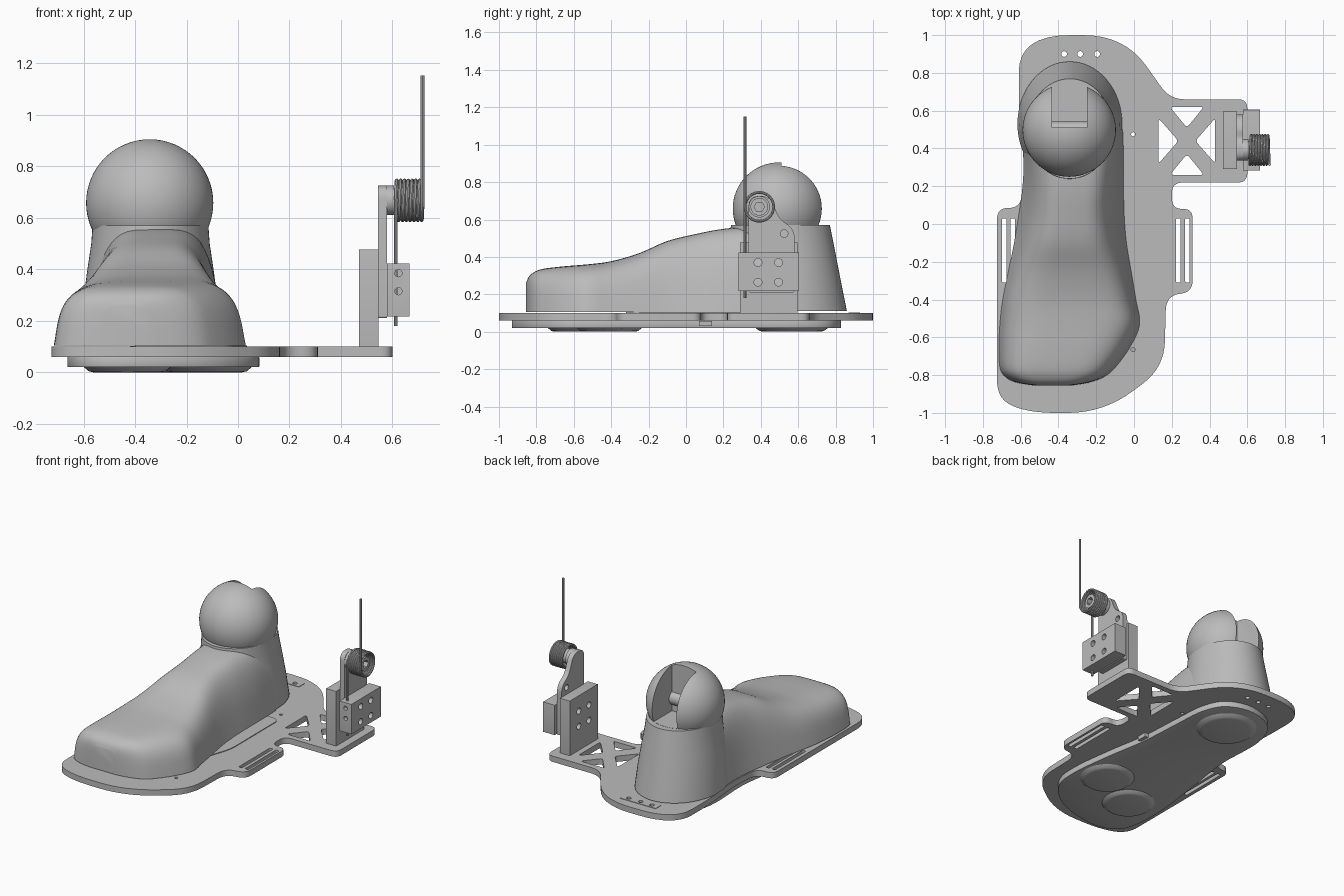
import bpy, bmesh
from math import sin, cos, pi, radians
from mathutils import Matrix, Vector

if "Cube" in bpy.data.objects:
    bpy.data.objects.remove(bpy.data.objects["Cube"])

grey = bpy.data.materials.new("plain_grey")
grey.use_nodes = True
grey.diffuse_color = (0.5, 0.5, 0.5, 1)
grey.node_tree.nodes["Principled BSDF"].inputs["Base Color"].default_value = grey.diffuse_color
parts = []


def add_mesh(name, bm):
    """Turn a bmesh into a finished part."""
    bmesh.ops.remove_doubles(bm, verts=bm.verts, dist=1e-5)
    bmesh.ops.recalc_face_normals(bm, faces=bm.faces)
    mesh = bpy.data.meshes.new(name)
    bm.to_mesh(mesh)
    bm.free()
    mesh.materials.clear()
    mesh.materials.append(grey)
    ob = bpy.data.objects.new(name, mesh)
    bpy.context.collection.objects.link(ob)
    parts.append(ob)
    return ob


def evaluated_bmesh(ob):
    bpy.context.view_layer.update()
    mesh = bpy.data.meshes.new_from_object(ob.evaluated_get(bpy.context.evaluated_depsgraph_get()))
    bm = bmesh.new()
    bm.from_mesh(mesh)
    bpy.data.meshes.remove(mesh)
    return bm


def curve_part(name, loops, matrix=Matrix(), **settings):
    """Mesh made from a curve built of one or more poly loops."""
    curve = bpy.data.curves.new(name, 'CURVE')
    for key, value in settings.items():
        setattr(curve, key, value)
    for loop in loops:
        spline = curve.splines.new('POLY')
        spline.points.add(len(loop) - 1)
        for point, co in zip(spline.points, loop):
            point.co = (*co, 0, 1) if len(co) == 2 else (*co, 1)
        spline.use_cyclic_u = settings["dimensions"] == '2D'
    helper = bpy.data.objects.new("helper", curve)
    bpy.context.collection.objects.link(helper)
    bm = evaluated_bmesh(helper)
    bpy.data.objects.remove(helper)
    bm.transform(matrix)
    return add_mesh(name, bm)


def slab(name, loops, low, high, axis='Z'):
    """Outline with holes, extruded along Z, or along X with the outline in y and z."""
    turn = Matrix(((0, 0, 1, 0), (1, 0, 0, 0), (0, 1, 0, 0), (0, 0, 0, 1))) if axis == 'X' else Matrix()
    move = Matrix.Translation((0, 0, (low + high) / 2))
    return curve_part(name, loops, turn @ move, dimensions='2D', fill_mode='BOTH',
                      extrude=(high - low) / 2)


def rounded(corners, steps=8):
    """Polygon whose corners (x, y, trim) are replaced by curved arcs."""
    out = []
    for i, (x, y, trim) in enumerate(corners):
        p = Vector((x, y))
        ends = []
        for q in (corners[i - 1], corners[(i + 1) % len(corners)]):
            d = Vector(q[:2]) - p
            ends.append(p + d.normalized() * min(trim, d.length * 0.49))
        for s in range(steps + 1):
            t = s / steps
            out.append(tuple(ends[0] * (1 - t) ** 2 + p * (2 * t * (1 - t)) + ends[1] * t * t))
    return out


def rect(x0, x1, y0, y1, trim=0.0005):
    return rounded([(x0, y0, trim), (x1, y0, trim), (x1, y1, trim), (x0, y1, trim)], 4)


def ring(x, y, r, n=24):
    return [(x + r * cos(2 * pi * i / n), y + r * sin(2 * pi * i / n)) for i in range(n)]


def spline_loop(points, steps=5):
    """Smooth closed or tabular interpolation through rows of numbers."""
    out, n = [], len(points)
    for i in range(n):
        a, b, c, d = (points[(i + k) % n] for k in (-1, 0, 1, 2))
        for s in range(steps):
            t = s / steps
            out.append(tuple(q + 0.5 * t * (r - p + t * (2*p - 5*q + 4*r - s3 + t * (3*(q - r) + s3 - p)))
                             for p, q, r, s3 in zip(a, b, c, d)))
    return out


def loft(name, rings):
    """Skin a list of closed rings and cap both ends."""
    bm = bmesh.new()
    rows = [[bm.verts.new(co) for co in r] for r in rings]
    n = len(rows[0])
    for a, b in zip(rows, rows[1:]):
        for i in range(n):
            bm.faces.new((a[i], a[(i + 1) % n], b[(i + 1) % n], b[i]))
    bm.faces.new(rows[0])
    bm.faces.new(rows[-1])
    return add_mesh(name, bm)


def modify(ob, kind, **settings):
    """Add a modifier and bake it into the mesh."""
    mod = ob.modifiers.new(kind, kind)
    for key, value in settings.items():
        setattr(mod, key, value)
    bm = evaluated_bmesh(ob)
    ob.modifiers.clear()
    bm.to_mesh(ob.data)
    bm.free()


def cut(ob, cutter):
    modify(ob, 'BOOLEAN', operation='DIFFERENCE', object=cutter)
    parts.remove(cutter)
    bpy.data.objects.remove(cutter)


# Base plate with strap slots, truss openings and screw holes
outline = rounded([
    (-.61, 1, .3), (-.05, 1, .22), (.19, .66, .08), (.6, .66, .05), (.6, .22, .05), (.2, .22, .06),
    (.2, .08, .06), (.31, .08, .05), (.31, -.36, .06), (.17, -.38, .08), (.16, -.76, .14),
    (-.16, -1, .22), (-.55, -1, .14), (-.725, -.93, .1), (-.725, .085, .06), (-.6, .085, .07),
    (-.58, .3, .1), (-.61, .6, .1)])
slots = [rect(x, x + .025, -.31, .03, .01) for x in (-.7, -.655, .222, .27)]
heel_holes = [ring(x, .9, .015) for x in (-.37, -.285, -.195)]
pin_holes = [ring(-.005, y, .011, 16) for y in (.475, -.665)]
truss = []
for s in (-1, 1):
    truss.append(rounded([(.28 - .09 * s, .44 + .18 * s, .02), (.28 + .09 * s, .44 + .18 * s, .02),
                          (.28, .44 + .07 * s, .02)], 4))
    truss.append(rounded([(.28 + .15 * s, .44 - .12 * s, .02), (.28 + .15 * s, .44 + .12 * s, .02),
                          (.28 + .045 * s, .44, .02)], 4))
slab("base_plate", [outline] + slots + heel_holes + pin_holes + truss, .06, .1)
slab("heel_label_plate", [rect(-.42, -.145, .87, .93)] + heel_holes, .1, .103)
slab("insole_insert", [rounded([(-.4, .41, .01), (.035, .4, .05), (.035, -.13, .06),
                                (-.03, -.32, .05), (-.4, -.32, .01)])], .1, .105)

# Sole below the plate, with pressure pads and a side connector
sole = slab("lower_sole", [spline_loop([
    (-.3, .83), (-.12, .78), (-.04, .63), (-.02, .4), (0, .1), (.05, -.2), (.083, -.5), (.05, -.69),
    (-.12, -.85), (-.4, -.93), (-.58, -.89), (-.65, -.76), (-.66, -.5), (-.61, -.1), (-.57, .2),
    (-.575, .55), (-.49, .75)])], .02, .06)
modify(sole, 'BEVEL', width=.01, segments=2, limit_method='ANGLE', angle_limit=radians(60))
for name, x, y, r in (("heel_pad", -.3, .565, .195), ("inner_ball_pad", -.12, -.41, .175),
                      ("outer_ball_pad", -.43, -.57, .17)):
    loft(name, [[(px, py, z) for px, py in ring(x, y, r * k, 40)]
                for z, k in ((0, .78), (.004, .88), (.021, 1), (.03, 1))])
slab("side_connector", [rect(-.03, .025, .07, .14)], .03, .058)

# Foot body: rows of y, left x, right x, top z, narrowing toward the top
rows = [(-.855, -.53, -.33, .26, .1), (-.84, -.62, -.24, .295, .1), (-.81, -.68, -.16, .32, .1),
        (-.76, -.71, -.1, .337, .1), (-.65, -.715, -.02, .35, .11), (-.53, -.71, .03, .36, .12),
        (-.4, -.695, .01, .377, .14), (-.25, -.665, -.015, .42, .2), (-.1, -.635, -.04, .485, .28),
        (.05, -.61, -.052, .522, .31), (.2, -.59, -.055, .55, .26), (.35, -.585, -.055, .56, .2),
        (.5, -.6, -.06, .56, .18)]
sections = []
for y, left, right, top, taper in spline_loop([rows[0]] + rows + [rows[-1]], 4)[4:-8 + 1]:
    mid, half, section = (left + right) / 2, (right - left) / 2, []
    for i in range(33):
        c, s = cos(pi * i / 32), sin(pi * i / 32)
        h = max(s, 0) ** .5
        x = half * (1 if c > 0 else -1) * abs(c) ** .5 * (1 - taper * h)
        section.append((mid + x, y, .105 + (top - .105) * h))
    sections.append(section)
loft("foot_body", sections)

# Heel column: rows of z, half width, front y, back y
columns = []
for z, half, front, back in ((.11, .277, .2, .86), (.25, .265, .22, .832), (.4, .245, .23, .803),
                             (.5, .23, .235, .783), (.57, .225, .24, .769)):
    columns.append([(-.34 + half * x, (front + back) / 2 + (back - front) / 2 * y, z)
                    for x, y in ring(0, 0, 1, 64)])
loft("heel_column", columns)

# Ankle ball with a slot at the back and an axle across it
bm = bmesh.new()
bmesh.ops.create_uvsphere(bm, u_segments=64, v_segments=32, radius=.247,
                          matrix=Matrix.Translation((-.343, .497, .658)))
ball = add_mesh("ankle_ball", bm)
cut(ball, slab("slot_cutter", [rect(-.435, -.25, .51, .9)], .571, 1))
slab("ankle_axle", [ring(.497, .658, .045, 32)], -.45, -.235, 'X')

# Upright block, clamp block and swing arm
bolts = [ring(y, z, .021) for y in (.385, .495) for z in (.265, .37)]
slab("upright_block", [rect(.29, .595, .1, .477)] + bolts, .47, .545, 'X')
clamp = slab("clamp_block", [rect(.282, .605, .217, .423)] + bolts, .578, .667, 'X')
for z in (.315, .385):
    bm = bmesh.new()
    bmesh.ops.create_cone(bm, cap_ends=True, segments=24, radius1=.014, radius2=.014, depth=.08,
                          matrix=Matrix.Translation((.623, .282, z)) @ Matrix.Rotation(pi / 2, 4, 'X'))
    cut(clamp, add_mesh("bolt_cutter", bm))
slab("swing_arm", [rounded([(.335, .21, .01), (.58, .21, .01), (.58, .55, .05), (.5, .6, .04),
                            (.45, .725, .05), (.335, .725, .055)]), ring(.525, .525, .02)] + bolts,
     .543, .578, 'X')
slab("arm_boss", [ring(.392, .668, .057, 32)], .578, .606, 'X')
slab("spring_shaft", [ring(.392, .668, .047, 32), ring(.392, .668, .028, 6)], .606, .7, 'X')

# Torsion spring: upper leg, coil, lower leg
turns, wire = 7, [(.717, .315, 1.152)]
for i in range(turns * 24 + 1):
    a = pi + 2 * pi * i / 24
    wire.append((.717 - .104 * i / (turns * 24), .392 + .077 * cos(a), .668 + .077 * sin(a)))
wire.append((.613, .315, .18))
curve_part("torsion_spring", [wire], dimensions='3D', bevel_depth=.0075, bevel_resolution=2,
           use_fill_caps=True)

# Smooth shading with sharp edges kept
bpy.ops.object.select_all(action='DESELECT')
for ob in parts:
    ob.select_set(True)
bpy.context.view_layer.objects.active = parts[0]
bpy.ops.object.shade_smooth_by_angle(angle=radians(35))
